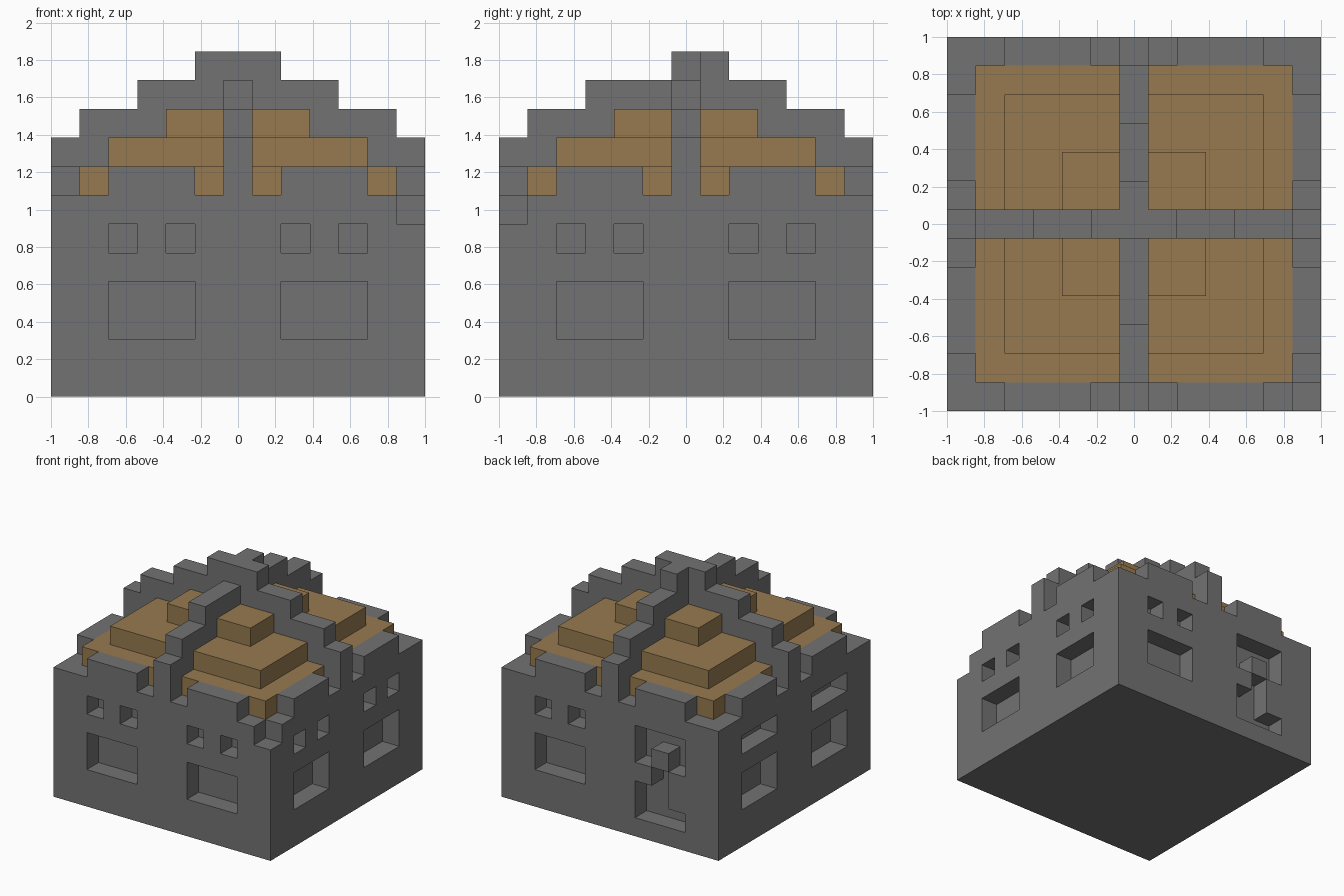
import bpy, bmesh
from mathutils import Matrix, Vector

if "Cube" in bpy.data.objects:
    bpy.data.objects.remove(bpy.data.objects["Cube"])

N = 13            # blocks along each side
U = 2 / N         # size of one block
WALL = 7          # wall height in blocks
MID = N // 2


def material(name, rgb):
    m = bpy.data.materials.new(name)
    m.use_nodes = True
    m.diffuse_color = (*rgb, 1)
    m.node_tree.nodes["Principled BSDF"].inputs["Base Color"].default_value = (*rgb, 1)
    return m


stone = material("grey stone", (0.17, 0.17, 0.17))
wood = material("brown wood", (0.31, 0.195, 0.08))


def box(lo, hi, turn=0):
    """Box between two block corners, turned about the centre by quarter turns."""
    return Vector(lo), Vector(hi), turn


def build(name, boxes, mat):
    bm = bmesh.new()
    centre = Vector((N / 2, N / 2, 0))
    for lo, hi, turn in boxes:
        place = (Matrix.Scale(U, 4) @ Matrix.Rotation(turn * 1.5707963, 4, 'Z')
                 @ Matrix.Translation((lo + hi) / 2 - centre)
                 @ Matrix.Diagonal((*(hi - lo), 1)))
        bmesh.ops.create_cube(bm, size=1, matrix=place)
    mesh = bpy.data.meshes.new(name)
    bm.to_mesh(mesh)
    bm.free()
    mesh.materials.append(mat)
    ob = bpy.data.objects.new(name, mesh)
    bpy.context.collection.objects.link(ob)
    return ob


def opening(i0, i1, z0, z1, turn):
    return box((i0, -1, z0), (i1, 1, z1), turn)


# Window openings, one block deep; sides run front, left, back, right
FRONT, LEFT, BACK, RIGHT = range(4)
cuts = [box((N - 1, -1, WALL - 1), (N + 1, 1, WALL + 1))]   # missing corner block
for side in range(4):
    for start in (2, 8):
        if side == BACK and start == 8:
            cuts.append(opening(start, start + 3, 1, 6, side))   # broken window
            continue
        cuts.append(opening(start, start + 3, 2, 4, side))
        if side == RIGHT:
            cuts.append(opening(start, start + 3, 5, 6, side))
        else:
            cuts += [opening(i, i + 1, 5, 6, side) for i in (start, start + 2)]

# Walls
walls = build("walls", [box((0, 0, 0), (N, N, WALL))], stone)
cutter = build("window_cutter", cuts, stone)
cutter.hide_render = True
cut = walls.modifiers.new("windows", 'BOOLEAN')
cut.operation, cut.solver, cut.object = 'DIFFERENCE', 'EXACT', cutter
bpy.context.view_layer.objects.active = walls
bpy.ops.object.modifier_apply(modifier=cut.name)
bpy.data.objects.remove(cutter)

# Blocks left standing in the broken window
build("broken_window_blocks", [
    box((8, 0, 3), (9, 1, 4), BACK),
    box((9, 0, 4), (10, 1, 5), BACK),
    box((10, 0, 2), (11, 1, 4), BACK)], stone)

# Parapet
build("parapet", [box((i, 0, WALL), (i + 3, 1, WALL + 1), side)
                  for side in range(4) for i in (2, 8)], stone)

# Stepped roof tiers
for tier, inset in enumerate((1, 2, 4)):
    z = WALL + tier
    build(f"roof_tier_{tier + 1}",
          [box((inset, inset, z), (N - inset, N - inset, z + 1))], wood)


# Crossing roof ribs, rising in steps toward the middle
def rib(name, side, top_start):
    steps = [(0, N), (1, N - 1), (3, N - 3), (top_start, N - 5)]
    tops = [9, 10, 11, 12]
    bottoms = [WALL] + tops[:-1]
    build(name, [box((a, MID, lo), (b, MID + 1, hi), side)
                 for (a, b), lo, hi in zip(steps, bottoms, tops)], stone)


rib("side_to_side_rib", 0, 5)
rib("front_to_back_rib", 1, 6)
